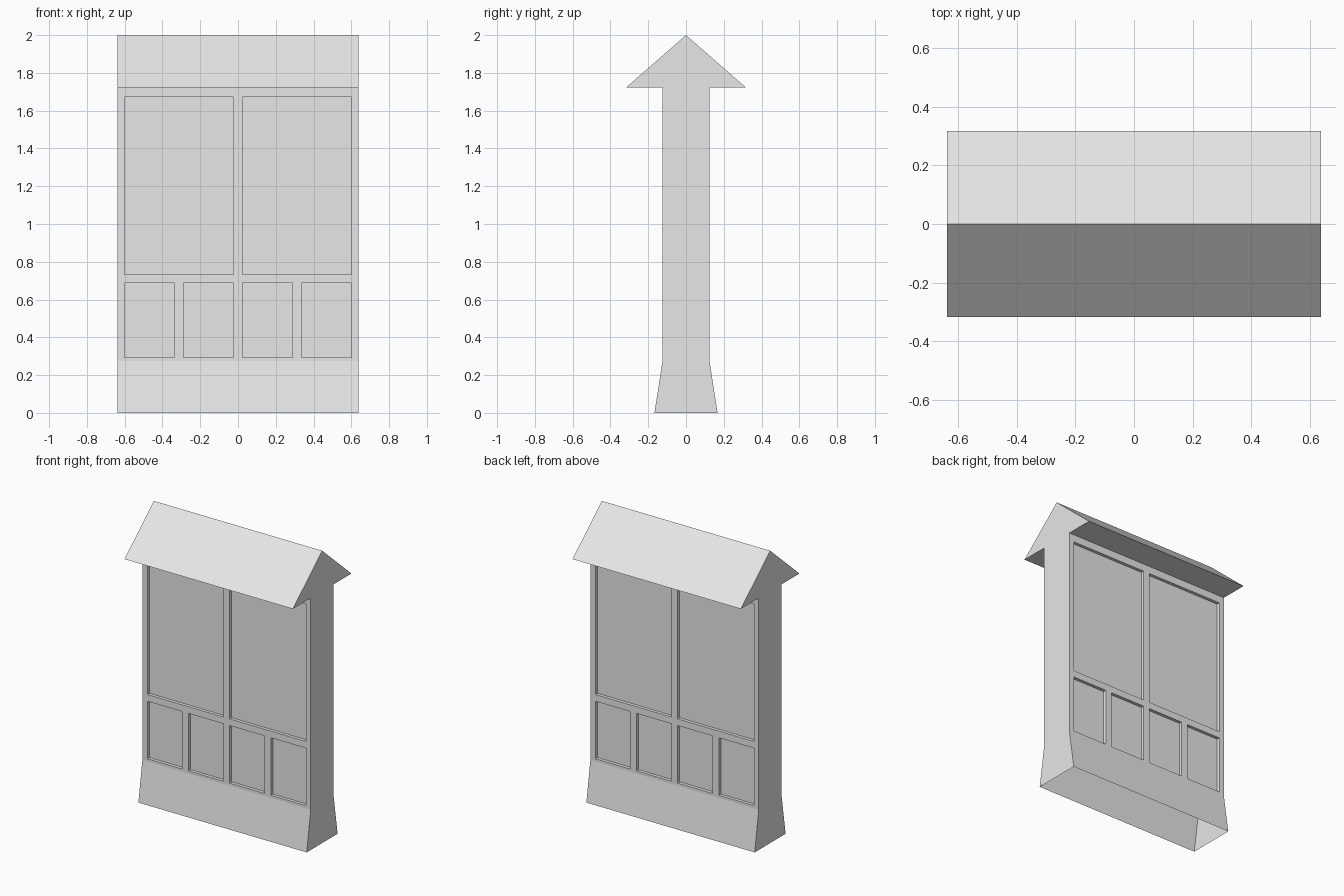
import bpy
import bmesh
from mathutils import Vector

cube = bpy.data.objects.get("Cube")
if cube:
    bpy.data.objects.remove(cube, do_unlink=True)

# Single plain grey
grey = bpy.data.materials.new("light_grey")
grey.use_nodes = True
colour = (0.8, 0.8, 0.8, 1.0)
grey.diffuse_color = colour
grey.node_tree.nodes["Principled BSDF"].inputs["Base Color"].default_value = colour

HALF_WIDTH = 0.637
RECESS = 0.022
half_profile = [(0.167, 0), (0.124, 0.275), (0.124, 1.723), (0.317, 1.723)]

# Panel openings as (x min, x max, z min, z max), right half then mirrored
half_panels = [
    (0.024, 0.60, 0.733, 1.672),
    (0.024, 0.288, 0.294, 0.687),
    (0.336, 0.60, 0.294, 0.687),
]
panels = half_panels + [(-b, -a, c, d) for a, b, c, d in half_panels]

# Board body, flared foot and gabled roof as one extruded profile
bm = bmesh.new()
profile = half_profile + [(0, 2)] + [(-y, z) for y, z in reversed(half_profile)]
end = bm.faces.new([bm.verts.new((-HALF_WIDTH, y, z)) for y, z in profile])
ext = bmesh.ops.extrude_face_region(bm, geom=[end], use_keep_orig=True)
moved = [v for v in ext["geom"] if isinstance(v, bmesh.types.BMVert)]
bmesh.ops.translate(bm, verts=moved, vec=(2 * HALF_WIDTH, 0, 0))
bmesh.ops.recalc_face_normals(bm, faces=bm.faces)

# The underside is open
under = [f for f in bm.faces if f.calc_center_median().z < 0.01]
bmesh.ops.delete(bm, geom=under, context="FACES")
bm.normal_update()


# Cut the two flat walls along the panel edges
def walls():
    return [f for f in bm.faces if abs(f.normal.y) > 0.99]


def cut(position, axis):
    faces = walls()
    geom = set(faces)
    for f in faces:
        geom.update(f.edges)
        geom.update(f.verts)
    bmesh.ops.bisect_plane(bm, geom=list(geom), plane_co=position,
                           plane_no=axis, dist=1e-5)
    bm.normal_update()


for x in sorted({v for p in panels for v in p[:2]}):
    cut(Vector((x, 0, 0)), Vector((1, 0, 0)))
for z in sorted({v for p in panels for v in p[2:]}):
    cut(Vector((0, 0, z)), Vector((0, 0, 1)))


def in_panel(face):
    c = face.calc_center_median()
    return any(a < c.x < b and lo < c.z < hi for a, b, lo, hi in panels)


# Sink the panels into the front and back
for side in (-1, 1):
    chosen = [f for f in walls() if f.normal.y * side > 0 and in_panel(f)]
    ext = bmesh.ops.extrude_face_region(bm, geom=chosen)
    verts = [v for v in ext["geom"] if isinstance(v, bmesh.types.BMVert)]
    bmesh.ops.translate(bm, verts=verts, vec=(0, -side * RECESS, 0))
    # Remove any covers left over the openings
    covers = [f for f in chosen if f.is_valid]
    if covers:
        bmesh.ops.delete(bm, geom=covers, context="FACES")
    bm.normal_update()

bmesh.ops.dissolve_limit(bm, angle_limit=0.01, verts=bm.verts, edges=bm.edges)

mesh = bpy.data.meshes.new("notice_board")
bm.to_mesh(mesh)
bm.free()
mesh.materials.append(grey)
board = bpy.data.objects.new("notice_board", mesh)
bpy.context.collection.objects.link(board)
